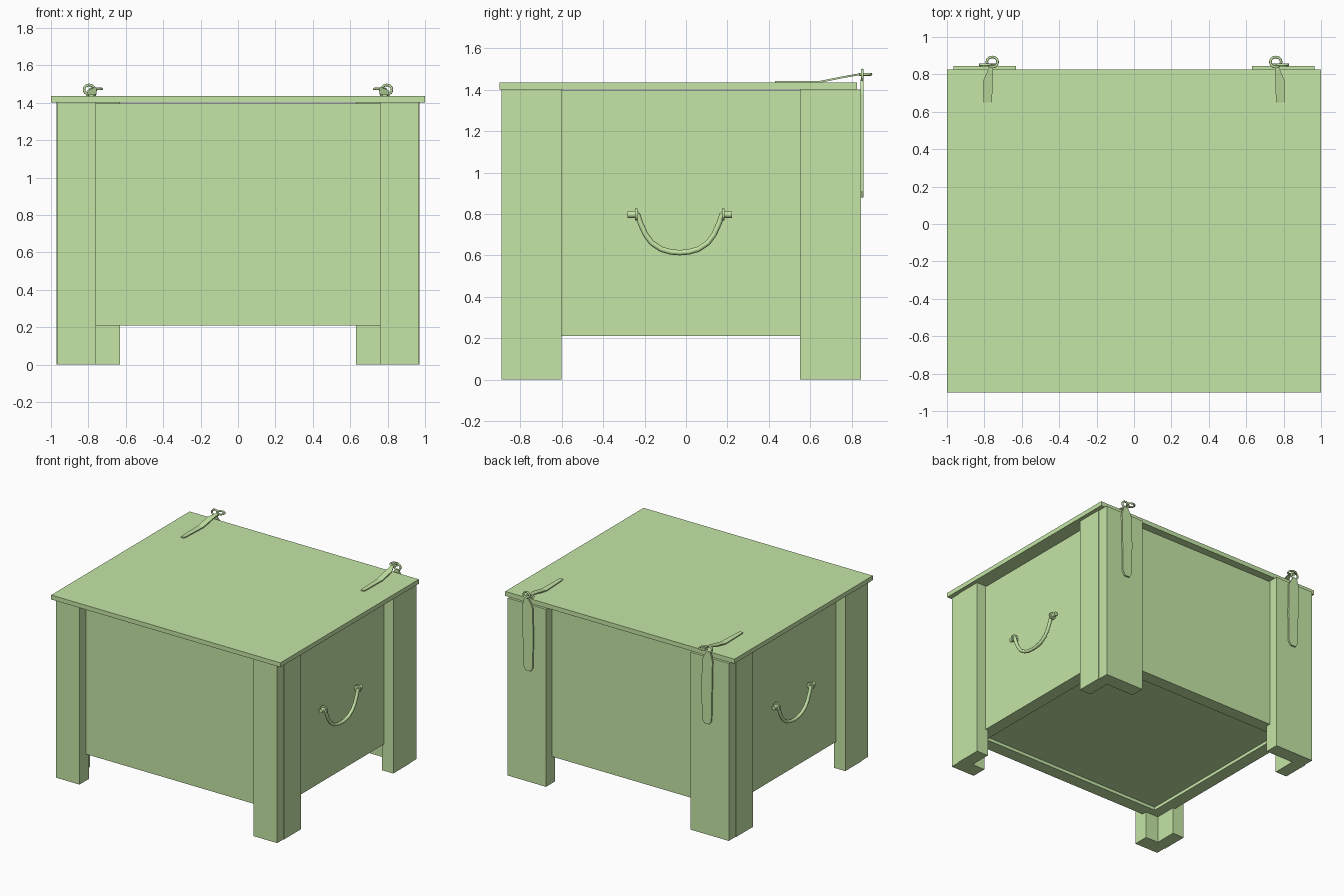
import bpy, bmesh, math
from mathutils import Matrix, Vector

if "Cube" in bpy.data.objects:
    bpy.data.objects.remove(bpy.data.objects["Cube"])

green = bpy.data.materials.new("green")
green.diffuse_color = (0.56, 0.79, 0.38, 1)
green.use_nodes = True
green.node_tree.nodes["Principled BSDF"].inputs["Base Color"].default_value = green.diffuse_color


def finish(name, bm, smooth=False):
    bmesh.ops.recalc_face_normals(bm, faces=bm.faces)
    me = bpy.data.meshes.new(name)
    bm.to_mesh(me)
    bm.free()
    ob = bpy.data.objects.new(name, me)
    bpy.context.collection.objects.link(ob)
    me.materials.append(green)
    if smooth:
        bpy.ops.object.select_all(action='DESELECT')
        ob.select_set(True)
        bpy.context.view_layer.objects.active = ob
        bpy.ops.object.shade_smooth_by_angle(angle=math.radians(40))
    return ob


def box(name, x0, x1, y0, y1, z0, z1):
    bm = bmesh.new()
    bmesh.ops.create_cube(bm, size=1)
    for v in bm.verts:
        v.co = ((x0 + x1) / 2 + v.co.x * (x1 - x0),
                (y0 + y1) / 2 + v.co.y * (y1 - y0),
                (z0 + z1) / 2 + v.co.z * (z1 - z0))
    return finish(name, bm)


def rod(name, s, x, y0, y1, z, r):
    """Short cylinder lying along y."""
    bm = bmesh.new()
    bmesh.ops.create_cone(bm, cap_ends=True, segments=12, radius1=r, radius2=r, depth=abs(y1 - y0),
                          matrix=Matrix.Translation((s * x, (y0 + y1) / 2, z)) @ Matrix.Rotation(math.pi / 2, 4, 'X'))
    return finish(name, bm, True)


def strap(name, s, stations, offset):
    """Flat bar through (x, y, z, half width) stations, thickened by offset."""
    bm = bmesh.new()
    rings = []
    for x, y, z, w in stations:
        a, b = Vector((s * (x - w), y, z)), Vector((s * (x + w), y, z))
        o = Vector(offset)
        rings.append([bm.verts.new(p) for p in (a, b, b + o, a + o)])
    for p, q in zip(rings, rings[1:]):
        for i in range(4):
            j = (i + 1) % 4
            bm.faces.new((p[i], p[j], q[j], q[i]))
    bm.faces.new(rings[0])
    bm.faces.new(rings[-1])
    return finish(name, bm)


def sweep(name, pts, r, cyclic=False):
    """Round bar along a path."""
    cu = bpy.data.curves.new(name, 'CURVE')
    cu.dimensions = '3D'
    cu.bevel_depth = r
    cu.bevel_resolution = 2
    cu.use_fill_caps = True
    sp = cu.splines.new('POLY')
    sp.points.add(len(pts) - 1)
    for p, c in zip(sp.points, pts):
        p.co = (*c, 1)
    sp.use_cyclic_u = cyclic
    cu.materials.append(green)
    ob = bpy.data.objects.new(name, cu)
    bpy.context.collection.objects.link(ob)
    bpy.ops.object.select_all(action='DESELECT')
    ob.select_set(True)
    bpy.context.view_layer.objects.active = ob
    bpy.ops.object.convert(target='MESH')
    bpy.ops.object.shade_smooth_by_angle(angle=math.radians(50))
    return ob


# Lid, walls and recessed floor
box("lid", -1, 1, -0.90, 0.825, 1.40, 1.435)
box("front_wall", -0.89, 0.89, -0.81, -0.71, 0.21, 1.395)
box("back_wall", -0.89, 0.89, 0.67, 0.77, 0.21, 1.395)
box("floor", -0.80, 0.80, -0.72, 0.68, 0.235, 0.30)

for s, side in ((-1, "left"), (1, "right")):
    def sided(name, x0, x1, *rest):
        return box(f"{side}_{name}", min(s * x0, s * x1), max(s * x0, s * x1), *rest)

    sided("wall", 0.79, 0.89, -0.80, 0.76, 0.21, 1.395)

    # Corner legs, each made of two boards
    sided("front_leg_front_board", 0.76, 0.965, -0.89, -0.77, 0, 1.40)
    sided("front_leg_side_board", 0.87, 0.97, -0.81, -0.60, 0, 1.40)
    sided("back_leg_back_board", 0.63, 0.965, 0.735, 0.845, 0, 1.40)
    sided("back_leg_side_board", 0.87, 0.97, 0.55, 0.76, 0, 1.40)

    # Hanging handle and its mounts
    half = [(0.205, 0.80), (0.19, 0.755), (0.165, 0.70), (0.135, 0.66), (0.09, 0.63), (0.045, 0.617)]
    path = [(-y, z) for y, z in half] + [(0, 0.613)] + half[::-1]
    sweep(f"{side}_handle", [(s * 0.925, y - 0.03, z) for y, z in path], 0.013)
    for e, end in ((-1, "front"), (1, "back")):
        c = -0.03
        rod(f"{side}_handle_{end}_disc", s, 0.92, c + e * 0.205, c + e * 0.217, 0.797, 0.029)
        rod(f"{side}_handle_{end}_pin", s, 0.92, c + e * 0.20, c + e * 0.253, 0.797, 0.016)

    # Hinge strap over the lid, rising to a flat eye
    strap(f"{side}_lid_strap", s, [
        (0.785, 0.43, 1.434, 0.012), (0.785, 0.445, 1.434, 0.016), (0.782, 0.65, 1.434, 0.023),
        (0.780, 0.77, 1.458, 0.024), (0.768, 0.82, 1.467, 0.014), (0.760, 0.85, 1.470, 0.009)], (0, 0, 0.009))
    ring = [i * math.tau / 16 for i in range(16)]
    sweep(f"{side}_lid_strap_eye",
          [(s * (0.758 + 0.029 * math.cos(a)), 0.866 + 0.027 * math.sin(a), 1.474) for a in ring], 0.007, True)

    # Hinge strap down the back, ending in an upright eye
    strap(f"{side}_back_strap", s, [
        (0.78, 0.843, 0.88, 0.022), (0.78, 0.843, 0.91, 0.040), (0.78, 0.843, 1.15, 0.045),
        (0.785, 0.843, 1.38, 0.045), (0.79, 0.843, 1.42, 0.030), (0.795, 0.843, 1.45, 0.014)], (0, 0.014, 0))
    sweep(f"{side}_back_strap_eye",
          [(s * (0.795 + 0.028 * math.cos(a)), 0.851, 1.470 + 0.025 * math.sin(a)) for a in ring], 0.007, True)
